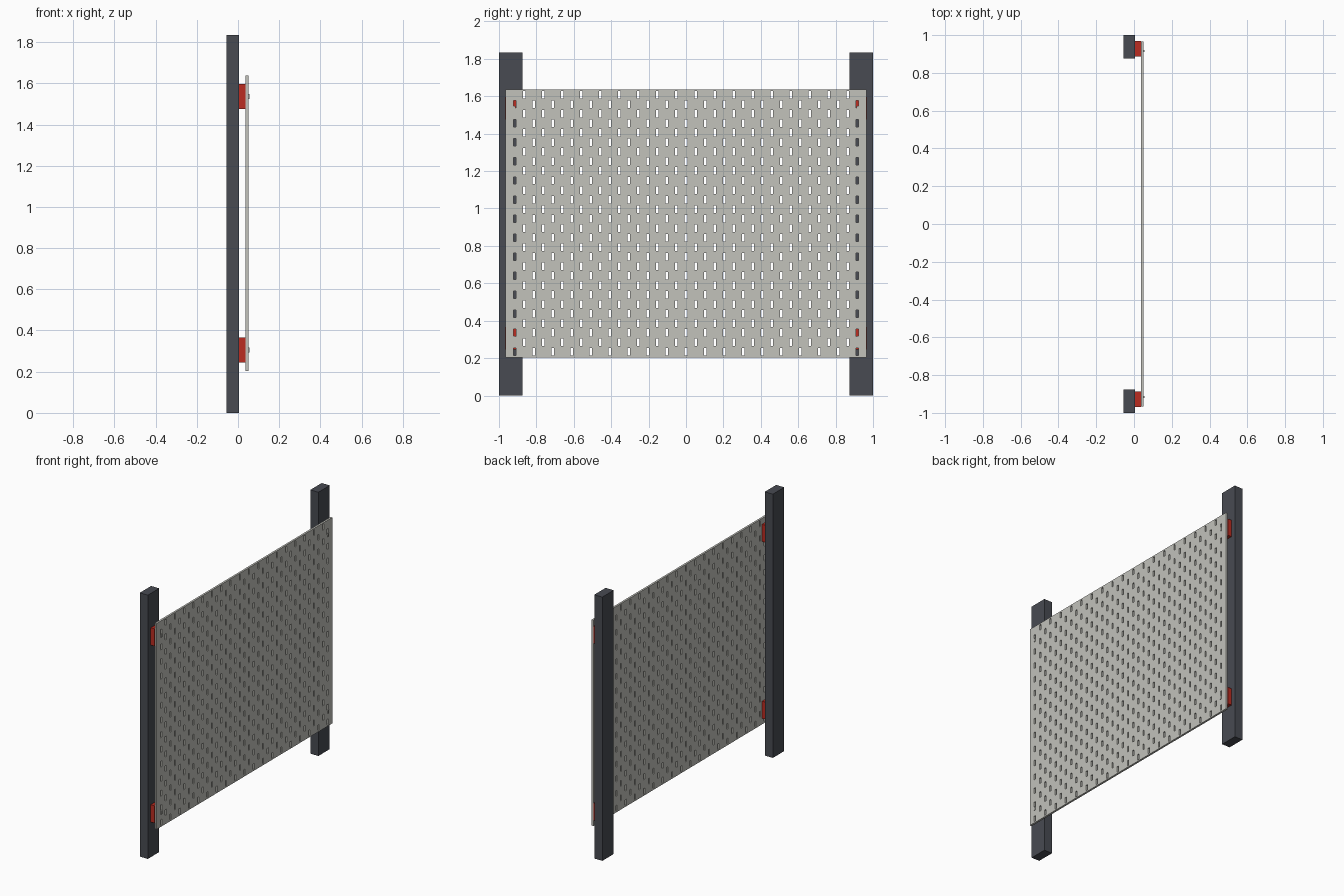
import bpy, bmesh

if "Cube" in bpy.data.objects:
    bpy.data.objects.remove(bpy.data.objects["Cube"])

def material(name, rgb):
    m = bpy.data.materials.new(name)
    m.diffuse_color = (*rgb, 1)
    m.use_nodes = True
    m.node_tree.nodes["Principled BSDF"].inputs["Base Color"].default_value = m.diffuse_color
    return m

DARK = material("dark_steel", (0.065, 0.07, 0.085))
RED = material("red_plastic", (0.50, 0.025, 0.015))
PALE = material("pale_board", (0.54, 0.54, 0.50))

def finish(name, bm, mat):
    bmesh.ops.recalc_face_normals(bm, faces=bm.faces[:])
    me = bpy.data.meshes.new(name)
    bm.to_mesh(me)
    bm.free()
    me.materials.append(mat)
    ob = bpy.data.objects.new(name, me)
    bpy.context.collection.objects.link(ob)
    return ob

def box(name, x, y, z, mat):
    bm = bmesh.new()
    bmesh.ops.create_cube(bm, size=1)
    for v in bm.verts:
        for i, (a, b) in enumerate((x, y, z)):
            v.co[i] = (a + b) / 2 + v.co[i] * (b - a)
    return finish(name, bm, mat)

# Pegboard: a grid of cells with the staggered slots left open, then thickened
PITCH = 0.0509            # half of the slot spacing
SLOT_W, SLOT_H = 0.0135, 0.040
X0, X1 = 0.036, 0.050
MID_Z = 0.9205
HALF_Y, HALF_Z = 0.965, 0.7165
COLS, ROWS = 37, 28

def cuts(count, width, half):
    out = [-half]
    for i in range(count):
        c = (i - (count - 1) / 2) * PITCH
        out += [c - width / 2, c + width / 2]
    return out + [half]

ys = cuts(COLS, SLOT_W, HALF_Y)
zs = cuts(ROWS, SLOT_H, HALF_Z)
bm = bmesh.new()
grid = [[bm.verts.new((X0, y, MID_Z + z)) for z in zs] for y in ys]
for i in range(len(ys) - 1):
    for j in range(len(zs) - 1):
        is_slot = i % 2 and j % 2 and (i // 2 + j // 2) % 2 == 0
        if not is_slot:
            bm.faces.new((grid[i][j], grid[i + 1][j],
                          grid[i + 1][j + 1], grid[i][j + 1]))
loose = [v for v in bm.verts if not v.link_faces]
bmesh.ops.delete(bm, geom=loose, context='VERTS')
ext = bmesh.ops.extrude_face_region(bm, geom=bm.faces[:], use_keep_orig=True)
for g in ext["geom"]:
    if isinstance(g, bmesh.types.BMVert):
        g.co.x = X1
finish("pegboard", bm, PALE)

# Posts, red spacer blocks and small hooks on both sides
for side, s in (("left", -1), ("right", 1)):
    def span(a, b):
        return tuple(sorted((s * a, s * b)))
    box(f"post_{side}", (-0.056, 0.006), span(0.875, 1.0), (0, 1.835), DARK)
    for level, z in (("lower", 0.305), ("upper", 1.536)):
        box(f"spacer_{side}_{level}", (0.006, X0), span(0.888, 0.968),
            (z - 0.06, z + 0.06), RED)
        # hook lip resting over the lower edge of the slot
        box(f"hook_{side}_{level}", (X1, 0.055), span(0.911, 0.922),
            (z - 0.012, z + 0.012), PALE)
